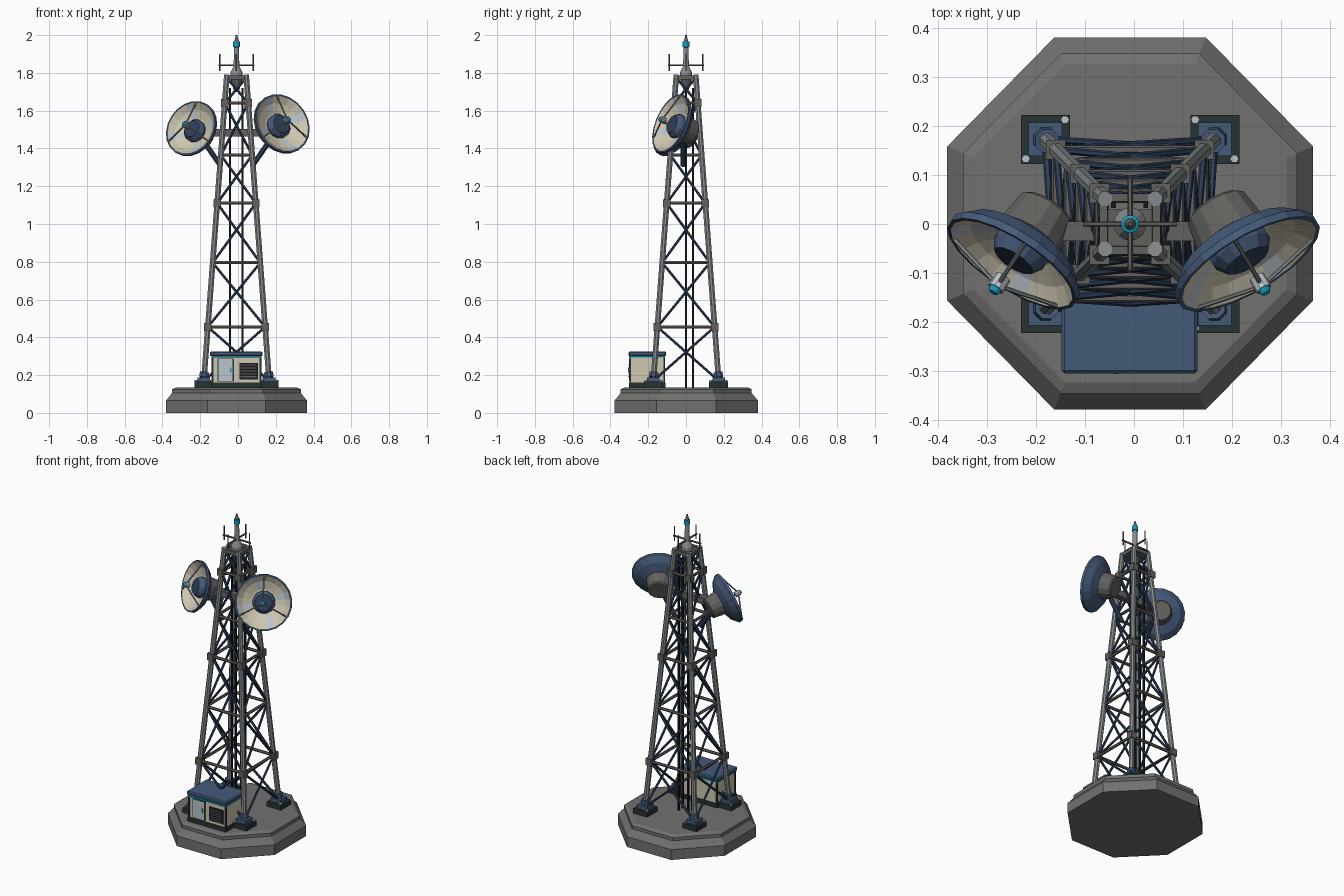
import bpy, bmesh, math
from mathutils import Vector, Matrix

cube = bpy.data.objects.get("Cube")
if cube:
    bpy.data.objects.remove(cube, do_unlink=True)

CX = -0.008          # tower axis
NONE = Matrix.Identity(4)


def material(name, r, g, b):
    m = bpy.data.materials.new(name)
    m.use_nodes = True
    lin = [(c / 255) ** 2.2 for c in (r, g, b)] + [1]
    m.diffuse_color = lin
    m.node_tree.nodes["Principled BSDF"].inputs["Base Color"].default_value = lin
    return m


CONCRETE = material("concrete grey", 112, 112, 110)
STEEL = material("steel grey", 134, 139, 141)
DULL = material("dull grey", 98, 97, 94)
BLUE = material("slate blue", 70, 90, 120)
NAVY = material("navy blue", 50, 65, 90)
DARK = material("dark green grey", 44, 54, 54)
CREAM = material("cream", 205, 198, 175)
PALE = material("pale grey", 184, 195, 202)
CYAN = material("cyan", 25, 160, 195)
BLACK = material("near black", 30, 32, 35)


class Part:
    """Collects simple solids into one named object."""

    def __init__(self, name, *mats):
        self.name, self.mats, self.bm = name, mats, bmesh.new()

    def paint(self, verts, mat):
        for f in {f for v in verts for f in v.link_faces}:
            f.material_index = mat

    def box(self, lo, hi, mat=0):
        lo, hi = Vector(lo), Vector(hi)
        m = Matrix.Translation((lo + hi) / 2) @ Matrix.Diagonal((*(hi - lo), 1))
        self.paint(bmesh.ops.create_cube(self.bm, size=1, matrix=m)["verts"], mat)
        return self

    def bar(self, a, b, r, mat=0, n=6, r2=None):
        a, b = Vector(a), Vector(b)
        d = b - a
        rot = d.to_track_quat("Z", "Y").to_matrix().to_4x4()
        m = Matrix.Translation((a + b) / 2) @ rot @ Matrix.Rotation(math.pi / n, 4, "Z")
        made = bmesh.ops.create_cone(self.bm, cap_ends=True, segments=n, radius1=r,
                                     radius2=r if r2 is None else r2,
                                     depth=d.length, matrix=m)
        self.paint(made["verts"], mat)
        return self

    def lathe(self, profile, mats, n, m=NONE):
        rings = []
        for r, z in profile:
            angles = [(k + 0.5) * math.tau / n for k in range(n)]
            rings.append([self.bm.verts.new(m @ Vector((r * math.cos(t), r * math.sin(t), z)))
                          for t in angles])
        for a, b, mat in zip(rings, rings[1:], mats):
            for k in range(n):
                j = (k + 1) % n
                f = self.bm.faces.new((a[k], a[j], b[j], b[k]))
                f.material_index = mat(k) if callable(mat) else mat
        return self

    def done(self):
        bmesh.ops.remove_doubles(self.bm, verts=self.bm.verts, dist=1e-5)
        bmesh.ops.recalc_face_normals(self.bm, faces=self.bm.faces)
        me = bpy.data.meshes.new(self.name)
        self.bm.to_mesh(me)
        self.bm.free()
        for m in self.mats:
            me.materials.append(m)
        ob = bpy.data.objects.new(self.name, me)
        bpy.context.collection.objects.link(ob)
        return ob


# Octagonal stepped foundation
c = math.cos(math.pi / 8)
steps = [(0, 0), (.38, 0), (.38, .065), (.347, .105), (.347, .125), (.325, .135), (0, .135)]
Part("foundation", CONCRETE).lathe([(r / c, z) for r, z in steps], [0] * 6, 8,
     Matrix.Translation((CX, 0.001, 0)) @ Matrix.Diagonal((.983, 1, 1, 1))).done()


# Tower skeleton
def half(z):
    return 0.173 - (z - 0.17) * 0.0752


def corner(i, z):
    sx, sy = [(-1, -1), (1, -1), (1, 1), (-1, 1)][i % 4]
    return Vector((CX + sx * half(z), sy * half(z), z))


levels = [0.17, 0.455, 0.795, 1.11, 1.365, 1.64, 1.775]
legs = Part("legs", STEEL)
feet = Part("feet", DARK, BLUE, PALE)
collars = Part("leg_collars", DULL)
rails = Part("horizontal_braces", DULL)
cross = Part("diagonal_braces", NAVY)
for i in range(4):
    legs.bar(corner(i, 0.16), corner(i, 1.79), 0.016, n=8)
    p = corner(i, 0.17)
    feet.box((p.x - .05, p.y - .05, .13), (p.x + .05, p.y + .05, .165))
    feet.box((p.x - .034, p.y - .034, .165), (p.x + .034, p.y + .034, .188), 1)
    feet.bar((p.x, p.y, .188), corner(i, .215), .026, 1, 8)
    for s in (-1, 1):
        b = Vector((p.x + s * .04, p.y - s * .04 * (1 if p.x * p.y > 0 else -1), .16))
        feet.bar(b, b + Vector((0, 0, .014)), .009, 2)
    for z in (0.455, 1.11, 1.64):
        q, h = corner(i, z), Vector((.02, .02, .021))
        collars.box(q - h, q + h)
    for lo, hi in zip(levels, levels[1:]):
        rails.bar(corner(i, hi), corner(i + 1, hi), 0.009)
        cross.bar(corner(i, lo), corner(i + 1, hi), 0.0075)
        cross.bar(corner(i + 1, lo), corner(i, hi), 0.0075)
for part in (legs, feet, collars, rails, cross):
    part.done()

# Cable runs inside the tower
cables = Part("cable_runs", BLACK)
for x in (-.034, .032):
    for y in (0, .038):
        cables.box((CX + x - .005, y - .005, .135), (CX + x + .005, y + .005, 1.72))
cables.done()

# Top platform: square frame with inner plate
top = Part("top_platform", DULL)
for s in (-1, 1):
    top.box((CX - .062, s * .054 - .008, 1.765), (CX + .062, s * .054 + .008, 1.787))
    top.box((CX + s * .054 - .008, -.062, 1.765), (CX + s * .054 + .008, .062, 1.787))
top.box((CX - .045, -.045, 1.768), (CX + .045, .03, 1.78))
top.bar((CX, 0, 1.70), (CX, 0, 1.775), .012, n=10, r2=.034).done()

# Mast with beacon ring and pointed cap
Part("mast", STEEL, CYAN, DULL).lathe(
    [(0, 1.775), (.034, 1.775), (.034, 1.80), (.016, 1.835), (.013, 1.935), (.018, 1.938),
     (.018, 1.965), (.012, 1.967), (.004, 2), (0, 2)],
    [0, 0, 0, 0, 1, 1, 1, 2, 2], 12, Matrix.Translation((CX, 0, 0))).done()

# Crossed antenna arms with upright whips
whips = Part("whip_antennas", DULL)
for dx, dy in ((1, 0), (-1, 0), (0, 1), (0, -1)):
    whips.bar((CX, 0, 1.84), (CX + dx * .096, dy * .096, 1.84), .0055)
    x, y = CX + dx * .089, dy * .089
    whips.bar((x, y, 1.81), (x, y, 1.90), .004)
whips.done()


# Dish antennas
def dish(side, centre, facing, R):
    d = Vector(facing).normalized()
    m = Matrix.Translation(centre) @ d.to_track_quat("Z", "Y").to_matrix().to_4x4()

    def panel(k):
        return 2 if k % 5 == 0 else 1

    Part(side + "_dish", BLUE, CREAM, PALE).lathe(
        [(0, -.07), (.45 * R, -.068), (.8 * R, -.045), (R, -.014), (R, .002), (.95 * R, .002),
         (.75 * R, -.027), (.45 * R, -.05), (0, -.056)],
        [0, 0, 0, 0, 0, panel, panel, 1], 20, m).done()
    Part(side + "_dish_hub", BLUE, NAVY).lathe(
        [(.4 * R, -.06), (.4 * R, -.03), (.3 * R, -.006), (0, -.006)], [0, 0, 1], 12, m).done()
    Part(side + "_dish_mount", DULL).lathe(
        [(.48 * R, -.058), (.41 * R, -.135), (.36 * R, -.142), (0, -.142)], [0] * 3, 14, m).done()
    feed = Part(side + "_dish_feed", STEEL, PALE, CYAN)
    for a in (90, 210, 330):
        t = math.radians(a)
        rim = Vector((.95 * R * math.cos(t), .95 * R * math.sin(t), -.002))
        feed.bar(m @ rim, m @ Vector((0, 0, .058)), .0045)
    feed.bar(m @ Vector((0, 0, .036)), m @ Vector((0, 0, .066)), .017, 1, 10)
    feed.bar(m @ Vector((0, 0, .066)), m @ Vector((0, 0, .076)), .014, 2, 10, .009)
    feed.done()


dish("right", (-.249, -.08, 1.507), (-.51, -.79, .34), .153)
dish("left", (.234, -.08, 1.532), (.48, -.81, .35), .165)

# Dish support beam with angled stays
Part("dish_beam", DULL).box((-.19, -.035, 1.462), (.175, .005, 1.502)).done()
stays = Part("dish_stays", NAVY)
for s in (-1, 1):
    stays.bar((CX + s * .175, -.015, 1.44), (CX + s * .085, -.015, 1.31), .015, n=8)
stays.done()

# Equipment cabinet
Part("cabinet_body", CREAM).box((-.135, -.295, .15), (.12, -.115, .30)).done()
Part("cabinet_skirt", DARK).box((-.142, -.302, .13), (.127, -.108, .16)).done()
Part("cabinet_trim", CYAN).box((-.14, -.303, .292), (.125, -.11, .302)).done()
roof = Part("cabinet_roof", BLUE).box((-.148, -.305, .30), (.13, -.105, .325)).done()
bevel = roof.modifiers.new("edge", "BEVEL")
bevel.width, bevel.segments = .006, 1
posts = Part("cabinet_posts", DARK)
for x in (-.135, .12):
    for y in (-.295, -.115):
        posts.box((x - .005, y - .005, .15), (x + .005, y + .005, .295))
posts.done()
door = Part("cabinet_door", DARK, PALE, CYAN)
door.box((-.108, -.299, .165), (-.022, -.29, .288))
door.box((-.102, -.302, .168), (-.028, -.295, .284), 1)
door.box((-.042, -.306, .215), (-.034, -.30, .24), 2).done()
vent = Part("cabinet_vent", BLACK, DULL).box((.008, -.300, .178), (.105, -.292, .265))
for k in range(5):
    z = .188 + k * .0155
    vent.box((.014, -.304, z), (.099, -.299, z + .006), 1)
vent.done()
